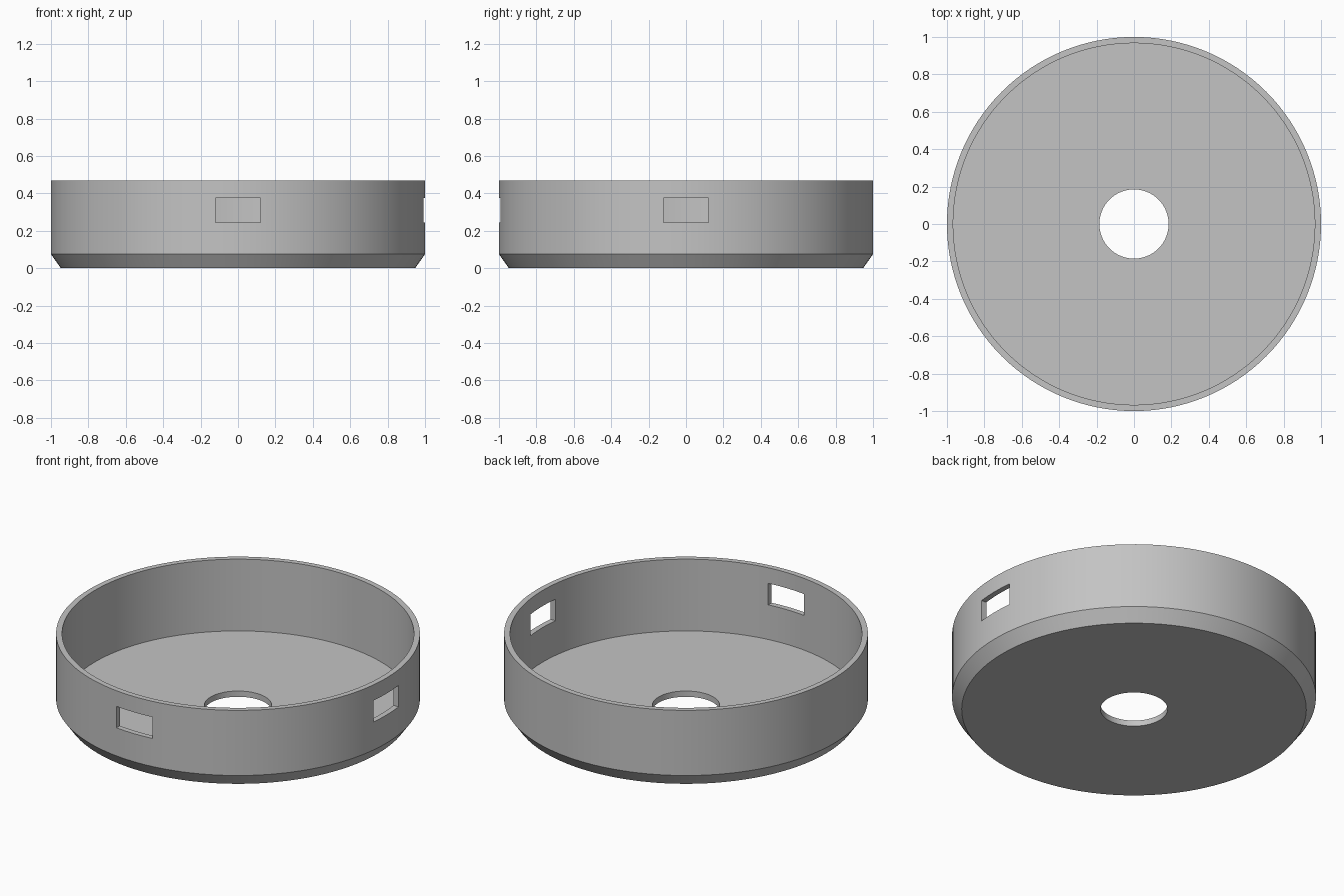
import bpy
import bmesh
import math
from mathutils import Matrix, Vector

cube = bpy.data.objects.get("Cube")
if cube:
    bpy.data.objects.remove(cube, do_unlink=True)

SEGMENTS = 128
HEIGHT = 0.47
FLOOR = 0.035
OUTER, INNER, HOLE = 1.0, 0.967, 0.185
BASE, CHAMFER = 0.947, 0.075

grey = bpy.data.materials.new("plain grey")
grey.use_nodes = True
colour = (0.55, 0.55, 0.55, 1)
grey.diffuse_color = colour
grey.node_tree.nodes["Principled BSDF"].inputs["Base Color"].default_value = colour


def add_object(name, bm):
    bmesh.ops.recalc_face_normals(bm, faces=bm.faces)
    mesh = bpy.data.meshes.new(name)
    bm.to_mesh(mesh)
    bm.free()
    mesh.materials.append(grey)
    obj = bpy.data.objects.new(name, mesh)
    bpy.context.collection.objects.link(obj)
    return obj


def lathe(name, profile):
    """Revolve a closed (radius, height) profile about z."""
    bm = bmesh.new()
    rings = []
    for i in range(SEGMENTS):
        a = math.tau * i / SEGMENTS
        rings.append([bm.verts.new((r * math.cos(a), r * math.sin(a), z))
                      for r, z in profile])
    n = len(profile)
    for i in range(SEGMENTS):
        here, there = rings[i], rings[(i + 1) % SEGMENTS]
        for j in range(n):
            k = (j + 1) % n
            bm.faces.new((here[j], there[j], there[k], here[k]))
    return add_object(name, bm)


def box(name, centre, size):
    bm = bmesh.new()
    bmesh.ops.create_cube(bm, size=1, matrix=Matrix.Translation(centre)
                          @ Matrix.Diagonal(Vector(size).to_4d()))
    return add_object(name, bm)


# Round tray: chamfered foot, thin wall, flat floor with a centre hole
tray = lathe("round_tray", [(HOLE, 0), (BASE, 0), (OUTER, CHAMFER), (OUTER, HEIGHT),
                            (INNER, HEIGHT), (INNER, FLOOR), (HOLE, FLOOR)])

# Rectangular slots through the front and left walls
SLOT_Z, SLOT_W, SLOT_H = 0.31, 0.24, 0.13
cutters = [box("front_slot_cutter", (0, -1, SLOT_Z), (SLOT_W, 0.4, SLOT_H)),
           box("left_slot_cutter", (1, 0, SLOT_Z), (0.4, SLOT_W, SLOT_H))]

bpy.ops.object.select_all(action='DESELECT')
bpy.context.view_layer.objects.active = tray
tray.select_set(True)
for cutter in cutters:
    cutter.hide_render = True
    cut = tray.modifiers.new("slot", 'BOOLEAN')
    cut.operation = 'DIFFERENCE'
    cut.solver = 'EXACT'
    cut.object = cutter
    bpy.ops.object.modifier_apply(modifier=cut.name)
    bpy.data.objects.remove(cutter, do_unlink=True)

bpy.ops.object.shade_smooth_by_angle(angle=math.radians(25))
